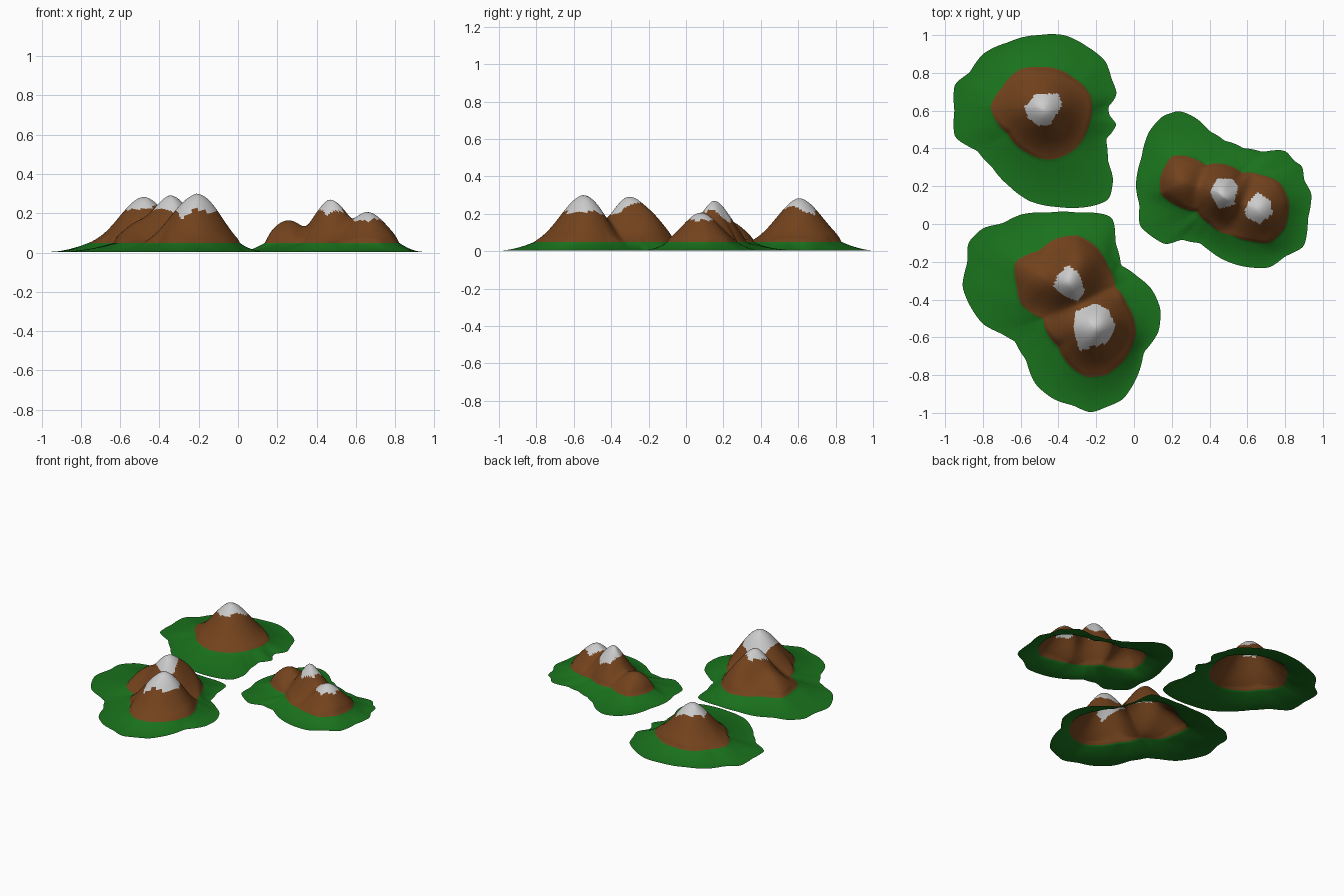
import bpy, bmesh, math
from mathutils import Vector
from mathutils.geometry import intersect_point_line

if "Cube" in bpy.data.objects:
    bpy.data.objects.remove(bpy.data.objects["Cube"])

N, G, B = 180, 12, 26          # angles, grass rings, rock rings
EDGE, BASE = 0.004, 0.05       # shore height, rock line height


def material(name, col):
    m = bpy.data.materials.new(name)
    m.diffuse_color = (*col, 1)
    m.use_nodes = True
    m.node_tree.nodes["Principled BSDF"].inputs["Base Color"].default_value = m.diffuse_color
    return m


MATS = [material("grass", (0.01, 0.17, 0.012)),
        material("rock", (0.17, 0.055, 0.012)),
        material("snow", (0.8, 0.8, 0.8))]


def contour(c, pts):
    """Resample an outline as N radii around the centre c."""
    pol = sorted((math.atan2(y - c[1], x - c[0]) % math.tau,
                  math.hypot(x - c[0], y - c[1])) for x, y in pts)
    pol = [(pol[-1][0] - math.tau, pol[-1][1])] + pol + [(pol[0][0] + math.tau, pol[0][1])]
    out = []
    for i in range(N):
        a = math.tau * i / N
        for (a0, r0), (a1, r1) in zip(pol, pol[1:]):
            if a0 <= a <= a1:
                out.append(r0 + (r1 - r0) * (a - a0) / max(a1 - a0, 1e-6))
                break
    return [(out[i - 1] + 2 * out[i] + out[(i + 1) % N]) / 4 for i in range(N)]


def inside(x, y, poly):
    hit = False
    for (x0, y0), (x1, y1) in zip(poly, poly[1:] + poly[:1]):
        if (y0 > y) != (y1 > y) and x < x0 + (y - y0) * (x1 - x0) / (y1 - y0):
            hit = not hit
    return hit


def mountain(name, c, shore, rock, snow, peaks):
    """Open terrain sheet: grass skirt, rock flanks and snow caps."""
    r_out, r_in = contour(c, shore), contour(c, rock)
    dirs = [(math.cos(math.tau * i / N), math.sin(math.tau * i / N)) for i in range(N)]
    rim = [(c[0] + r * d[0], c[1] + r * d[1]) for r, d in zip(r_in, dirs)]

    def height(x, y):
        d = min((x - a) ** 2 + (y - b) ** 2 for a, b in rim) ** 0.5
        env = (0.4 * d) ** 3
        for px, py, h, s in peaks:
            q = (h - 0.03) * math.exp(-((x - px) ** 2 + (y - py) ** 2) / (2 * s * s)) - 0.02
            env += max(q, 0) ** 3
        env = env ** (1 / 3) + 1e-6
        wall = 2.0 * d + 1e-6
        return BASE + (env ** -4 + wall ** -4) ** -0.25

    bm = bmesh.new()
    rings = []
    for k in range(G + B):
        ring = []
        for i, (dx, dy) in enumerate(dirs):
            if k <= G:
                t = k / G
                r = r_out[i] + (r_in[i] - r_out[i]) * t
                z = EDGE + (BASE - EDGE) * t ** 1.7
            else:
                r = r_in[i] * (1 - (k - G) / B)
            x, y = c[0] + r * dx, c[1] + r * dy
            if k > G:
                z = height(x, y)
            ring.append(bm.verts.new((x, y, z)))
        rings.append(ring)
    top = bm.verts.new((*c, height(*c)))
    for k in range(G + B):
        for i in range(N):
            j = (i + 1) % N
            if k < G + B - 1:
                f = bm.faces.new((rings[k][i], rings[k][j], rings[k + 1][j], rings[k + 1][i]))
            else:
                f = bm.faces.new((rings[k][i], rings[k][j], top))
            m = f.calc_center_median()
            f.material_index = 0 if k < G else 2 if any(inside(m.x, m.y, s) for s in snow) else 1
            f.smooth = True
    me = bpy.data.meshes.new(name)
    bm.to_mesh(me)
    bm.free()
    for m in MATS:
        me.materials.append(m)
    bpy.context.collection.objects.link(bpy.data.objects.new(name, me))


# Single peak at the back left
mountain("back_mountain", (-0.48, 0.6),
         [(-.95, .74), (-.87, .80), (-.8, .90), (-.67, .96), (-.5, 1), (-.37, 1), (-.25, .94),
          (-.15, .86), (-.12, .77), (-.09, .69), (-.11, .65), (-.14, .62), (-.13, .57),
          (-.09, .53), (-.12, .48), (-.15, .45), (-.14, .33), (-.11, .25), (-.13, .13),
          (-.2, .10), (-.4, .09), (-.55, .12), (-.66, .20), (-.75, .30), (-.83, .39),
          (-.95, .46), (-.95, .6)],
         [(-.76, .62), (-.70, .72), (-.6, .82), (-.5, .83), (-.33, .78), (-.23, .68),
          (-.24, .52), (-.32, .39), (-.45, .34), (-.57, .38), (-.67, .48)],
         [[(-.58, .62), (-.52, .69), (-.4, .69), (-.38, .63), (-.44, .53), (-.5, .52), (-.56, .56)]],
         [(-.48, .61, .283, .122)])

# Ridge of three humps on the right
mountain("right_mountain", (0.47, 0.16),
         [(.01, .2), (.04, .35), (.08, .49), (.15, .57), (.24, .6), (.33, .56), (.4, .49),
          (.48, .44), (.58, .40), (.68, .38), (.8, .39), (.85, .33), (.89, .31), (.9, .23),
          (.94, .16), (.92, .03), (.9, -.12), (.8, -.17), (.72, -.23), (.62, -.23), (.5, -.2),
          (.4, -.14), (.35, -.1), (.25, -.08), (.17, -.11), (.1, -.07), (.03, -.01), (.03, .1)],
         [(.14, .25), (.2, .36), (.28, .36), (.38, .31), (.5, .31), (.57, .27), (.67, .26),
          (.77, .22), (.82, .12), (.8, -.02), (.72, -.1), (.62, -.09), (.52, -.06), (.4, 0),
          (.33, .07), (.22, .10), (.14, .16)],
         [[(.40, .17), (.44, .24), (.52, .24), (.55, .20), (.53, .10), (.45, .08)],
          [(.58, .08), (.65, .17), (.73, .12), (.73, .05), (.67, 0), (.6, .03)]],
         [(.475, .16, .285, .09), (.665, .08, .205, .1), (.25, .22, .163, .1)])

# Twin peaks at the front left
mountain("front_mountain", (-0.3, -0.43),
         [(-.6, .05), (-.45, .06), (-.3, .06), (-.15, .05), (-.11, .03), (-.1, -.1),
          (-.07, -.22), (.02, -.28), (.09, -.34), (.14, -.45), (.13, -.57), (.05, -.68),
          (.02, -.8), (-.06, -.93), (-.15, -.97), (-.23, -1), (-.32, -.96), (-.42, -.93),
          (-.52, -.85), (-.57, -.72), (-.63, -.62), (-.7, -.58), (-.8, -.53), (-.87, -.43),
          (-.91, -.33), (-.88, -.2), (-.88, -.1), (-.8, -.02), (-.7, 0)],
         [(-.63, -.2), (-.5, -.14), (-.42, -.08), (-.3, -.06), (-.2, -.12), (-.14, -.22),
          (-.1, -.33), (-.04, -.42), (.01, -.58), (-.05, -.72), (-.15, -.8), (-.25, -.81),
          (-.33, -.76), (-.4, -.65), (-.48, -.5), (-.6, -.42), (-.62, -.33)],
         [[(-.43, -.33), (-.4, -.26), (-.35, -.22), (-.29, -.26), (-.26, -.36), (-.3, -.41), (-.37, -.38)],
          [(-.32, -.55), (-.31, -.46), (-.2, -.42), (-.13, -.46), (-.1, -.54), (-.14, -.63), (-.29, -.67)]],
         [(-.34, -.3, .292, .105), (-.23, -.56, .287, .115), (-.16, -.52, .25, .09),
          (-.29, -.2, .21, .09), (-.49, -.28, .16, .1)])
